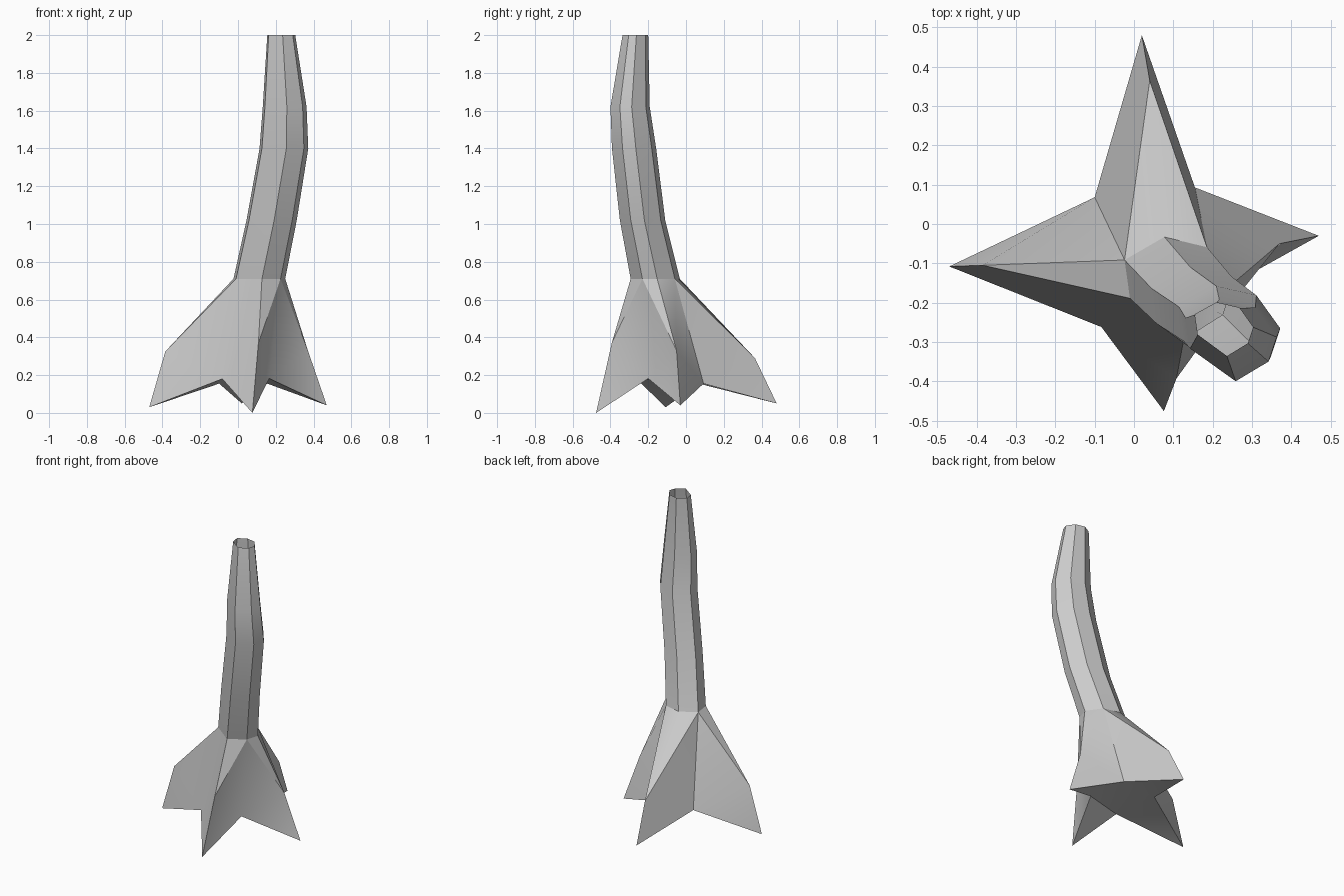
import bpy, bmesh

if "Cube" in bpy.data.objects:
    bpy.data.objects.remove(bpy.data.objects["Cube"])

bm = bmesh.new()

# Trunk cross-section (seven sides): N, NE, E, SE, S, SW, NW
section = [(-.26, 1), (.53, .8), (1, .08), (.82, -.52), (.1, -1), (-.9, -.2), (-1, .55)]
# Trunk rings: centre x, centre y, height, half width x, half width y
rings = [(.113, -.163, .71, .137, .13),
         (.178, -.23, 1.02, .133, .12),
         (.243, -.275, 1.40, .129, .117),
         (.247, -.296, 1.62, .116, .104),
         (.229, -.268, 2.00, .074, .068)]
loops = [[bm.verts.new((cx + u * hx, cy + v * hy, z)) for u, v in section]
         for cx, cy, z, hx, hy in rings]
for low, high in zip(loops, loops[1:]):
    for i in range(7):
        j = (i + 1) % 7
        bm.faces.new((low[j], low[i], high[i], high[j]))
# Crisp bark edges running up the trunk, and around its foot
for low, high in zip(loops, loops[1:]):
    for a, b in zip(low, high):
        bm.edges.get((a, b)).smooth = False
for i in range(7):
    bm.edges.get((loops[0][i], loops[0][i - 1])).smooth = False

# Roots clockwise from the back: ring corner index, knee, tip
roots = [(0, (.04, .365, .29), (.02, .48, .05)),
         (2, (.37, -.05, .33), (.47, -.03, .04)),
         (4, (.108, -.393, .37), (.076, -.476, 0)),
         (5, (-.385, -.105, .325), (-.47, -.108, .03))]
# Low arches between each root and the next
arches = [(.155, .093, .155), (.165, -.2, .182), (-.083, -.262, .18), (-.1, .068, .155)]

roots = [(i, bm.verts.new(k), bm.verts.new(t)) for i, k, t in roots]
arches = [bm.verts.new(a) for a in arches]
base = loops[0]
for n, v in enumerate(arches):
    a, knee_a, tip_a = roots[n]
    b, knee_b, tip_b = roots[(n + 1) % 4]
    bm.faces.new((tip_a, v, knee_a))
    bm.faces.new((knee_b, v, tip_b))
    if (b - a) % 7 == 2:
        # web hangs from the ring corner between the two roots
        m = base[(a + 1) % 7]
        bm.faces.new((base[a], knee_a, m))
        bm.faces.new((knee_a, v, m))
        bm.faces.new((m, v, knee_b))
        bm.faces.new((m, knee_b, base[b]))
    else:
        bm.faces.new((base[a], knee_a, v))
        bm.faces.new((base[a], v, base[b]))
        bm.faces.new((base[b], v, knee_b))
    # underside of each root
    bm.faces.new((tip_a, arches[n - 1], v))
# Underside between the arches
bm.faces.new(arches)

bmesh.ops.recalc_face_normals(bm, faces=bm.faces[:])
# Open-topped shell: make the normals face away from the trunk centre
side = max(bm.faces, key=lambda f: f.calc_center_median().z)
c = side.calc_center_median()
if side.normal.x * (c.x - .235) + side.normal.y * (c.y + .28) < 0:
    bmesh.ops.reverse_faces(bm, faces=bm.faces[:])

mesh = bpy.data.meshes.new("tree_trunk")
bm.to_mesh(mesh)
bm.free()
trunk = bpy.data.objects.new("tree_trunk", mesh)
bpy.context.collection.objects.link(trunk)
bpy.context.view_layer.objects.active = trunk
trunk.select_set(True)
bpy.ops.object.shade_smooth_by_angle(angle=0.6)
